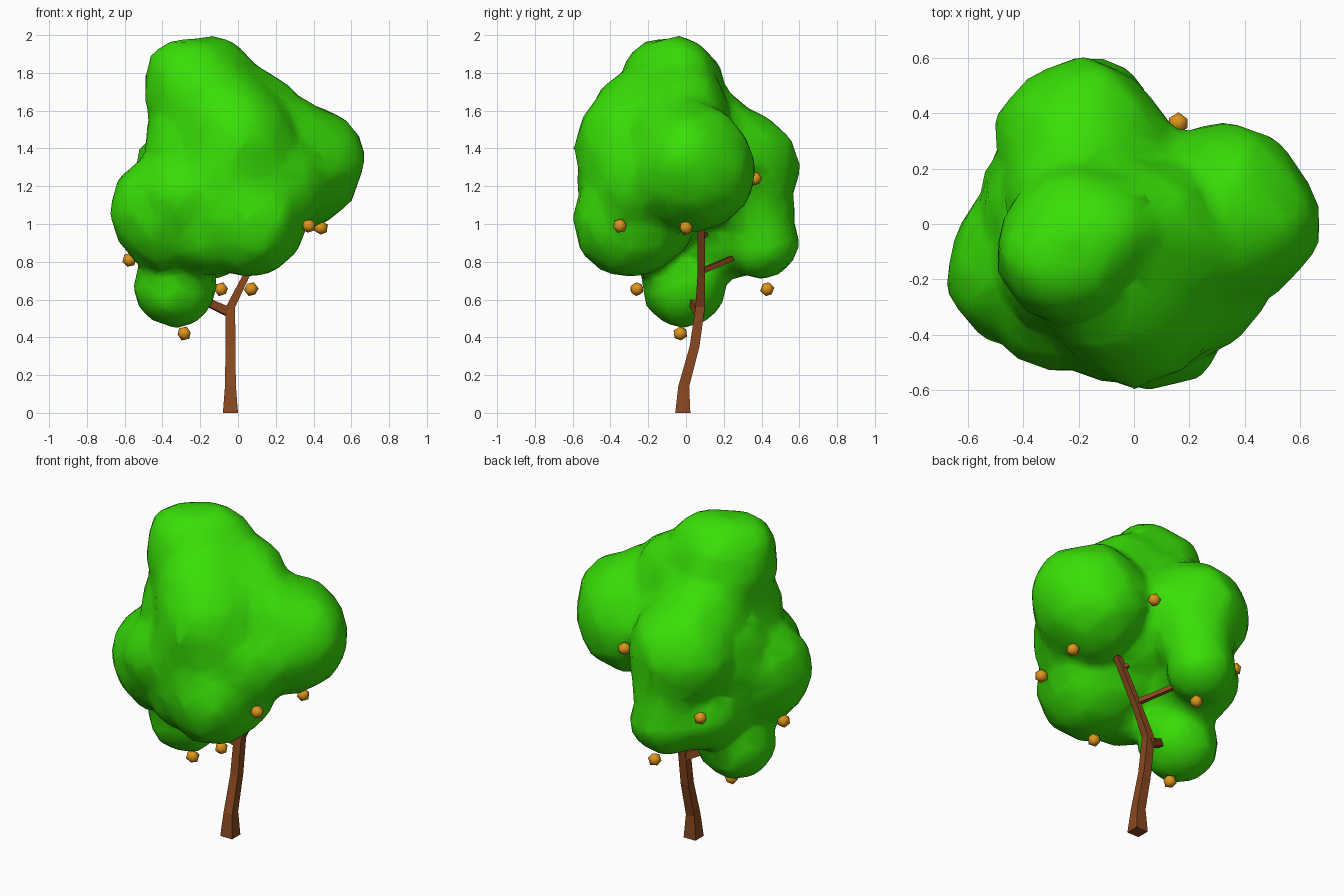
import bpy, bmesh, random
from mathutils import Vector

random.seed(4)
cube = bpy.data.objects.get("Cube")
if cube:
    bpy.data.objects.remove(cube, do_unlink=True)


def material(name, rgb):
    mat = bpy.data.materials.new(name)
    mat.use_nodes = True
    mat.diffuse_color = (*rgb, 1)
    mat.node_tree.nodes["Principled BSDF"].inputs["Base Color"].default_value = (*rgb, 1)
    return mat


leaf_green = material("leaf green", (0.04, 0.74, 0.002))
bark_brown = material("bark brown", (0.25, 0.065, 0.014))
fruit_orange = material("fruit orange", (0.72, 0.3, 0.012))


def add_object(name, bm, mat, smooth):
    bmesh.ops.recalc_face_normals(bm, faces=bm.faces)
    for face in bm.faces:
        face.smooth = smooth
    mesh = bpy.data.meshes.new(name)
    bm.to_mesh(mesh)
    bm.free()
    mesh.materials.append(mat)
    obj = bpy.data.objects.new(name, mesh)
    bpy.context.collection.objects.link(obj)
    return obj


def limb(name, stations, upright=False):
    """Square-section limb through (point, half width) stations."""
    bm = bmesh.new()
    points = [Vector(p) for p, w in stations]
    turn = (points[-1] - points[0]).to_track_quat("Z", "Y")
    rings = []
    for point, (p, w) in zip(points, stations):
        ring = []
        for sx, sy in ((-1, -1), (1, -1), (1, 1), (-1, 1)):
            corner = Vector((sx * w, sy * w, 0))
            ring.append(bm.verts.new(point + (corner if upright else turn @ corner)))
        rings.append(ring)
    for low, high in zip(rings, rings[1:]):
        for i in range(4):
            j = (i + 1) % 4
            bm.faces.new((low[i], low[j], high[j], high[i]))
    bm.faces.new(rings[0][::-1])
    bm.faces.new(rings[-1])
    return add_object(name, bm, bark_brown, False)


# Trunk and branches
limb("trunk", [((-0.04, -0.017, 0), 0.04), ((-0.04, -0.012, 0.14), 0.029),
               ((-0.04, 0.045, 0.35), 0.026), ((-0.04, 0.075, 0.56), 0.025),
               ((0.04, 0.08, 0.72), 0.02), ((0.185, 0.08, 0.99), 0.019)], upright=True)
limb("side_branch", [((-0.04, 0.075, 0.53), 0.024), ((-0.17, 0.035, 0.59), 0.02)])
limb("back_branch", [((0.05, 0.08, 0.75), 0.014), ((-0.09, 0.27, 0.83), 0.012)])
limb("twig", [((0.16, 0.08, 0.93), 0.012), ((0.13, 0.11, 0.945), 0.01)])

# Leaf crown: lumpy balls fused into one skin
lobes = [
    ((-0.08, 0.0, 1.3), 0.36),       # core
    ((-0.2, -0.08, 1.68), 0.305),    # top
    ((-0.27, -0.12, 1.775), 0.225),  # crest, right
    ((-0.14, -0.04, 1.775), 0.225),  # crest, left
    ((0.1, -0.05, 1.5), 0.29),       # shoulder
    ((0.33, 0.03, 1.3), 0.345),      # left side
    ((0.43, 0.0, 1.34), 0.255),      # left tip
    ((0.0, -0.25, 1.4), 0.34),       # upper front
    ((0.05, -0.28, 1.03), 0.33),     # lower front
    ((-0.27, -0.25, 1.15), 0.28),    # front corner
    ((-0.36, -0.14, 1.06), 0.325),   # right side
    ((-0.19, 0.28, 1.3), 0.325),     # back
    ((-0.15, 0.4, 0.9), 0.205),      # lower back
    ((-0.3, 0.14, 0.96), 0.22),      # back corner
    ((-0.33, -0.01, 0.67), 0.23),    # hanging clump
]
# Softer leaf masses that fill the hollows between neighbouring lobes
fillers = [
    ((0.04, -0.02, 1.62), 0.24),     # top to left side
    ((-0.08, -0.22, 1.56), 0.285),   # top to front
    ((-0.23, -0.13, 1.42), 0.28),    # top to right side
    ((-0.21, 0.08, 1.5), 0.26),      # top to back
    ((0.28, -0.07, 1.44), 0.23),     # shoulder to left side
    ((-0.05, -0.32, 1.22), 0.28),    # upper to lower front
    ((0.2, -0.21, 1.22), 0.28),      # front to left side
    ((-0.13, -0.26, 0.98), 0.26),    # lower front to right side
    ((-0.36, -0.06, 0.85), 0.18),    # right side to hanging clump
    ((-0.15, 0.36, 1.08), 0.225),    # back to lower back
    ((-0.3, 0.1, 1.17), 0.26),       # back to right side
    ((-0.35, 0.08, 1.3), 0.2),       # hollow behind the right side
    ((-0.28, 0.24, 0.92), 0.22),     # lower back to hanging clump
]
bm = bmesh.new()
for centre, radius in lobes + fillers:
    centre = Vector(centre)
    ball = bmesh.ops.create_icosphere(bm, subdivisions=2, radius=radius)["verts"]
    for vert in ball:
        vert.co = centre + vert.co * random.uniform(0.95, 1.06)
crown = add_object("leaf_crown", bm, leaf_green, True)
fuse = crown.modifiers.new("fuse", "REMESH")
fuse.mode = "VOXEL"
fuse.voxel_size = 0.035
fuse.use_smooth_shade = True
relax = crown.modifiers.new("relax", "SMOOTH")
relax.factor = 0.5
relax.iterations = 6
thin = crown.modifiers.new("thin", "DECIMATE")
thin.ratio = 0.16

# Fruit hanging under the leaves
fruit_spots = [(-0.575, -0.12, 0.81), (-0.285, -0.03, 0.42), (0.07, -0.26, 0.655),
               (-0.09, 0.43, 0.655), (0.375, -0.35, 0.99), (0.44, 0.0, 0.98),
               (0.16, 0.365, 1.24), (-0.385, 0.41, 0.98)]
for number, spot in enumerate(fruit_spots, 1):
    bm = bmesh.new()
    bmesh.ops.create_icosphere(bm, subdivisions=1, radius=0.039)
    fruit = add_object(f"fruit_{number}", bm, fruit_orange, True)
    fruit.location = spot
    fruit.rotation_euler = (0.3, 0.2, 0.4 * number)
